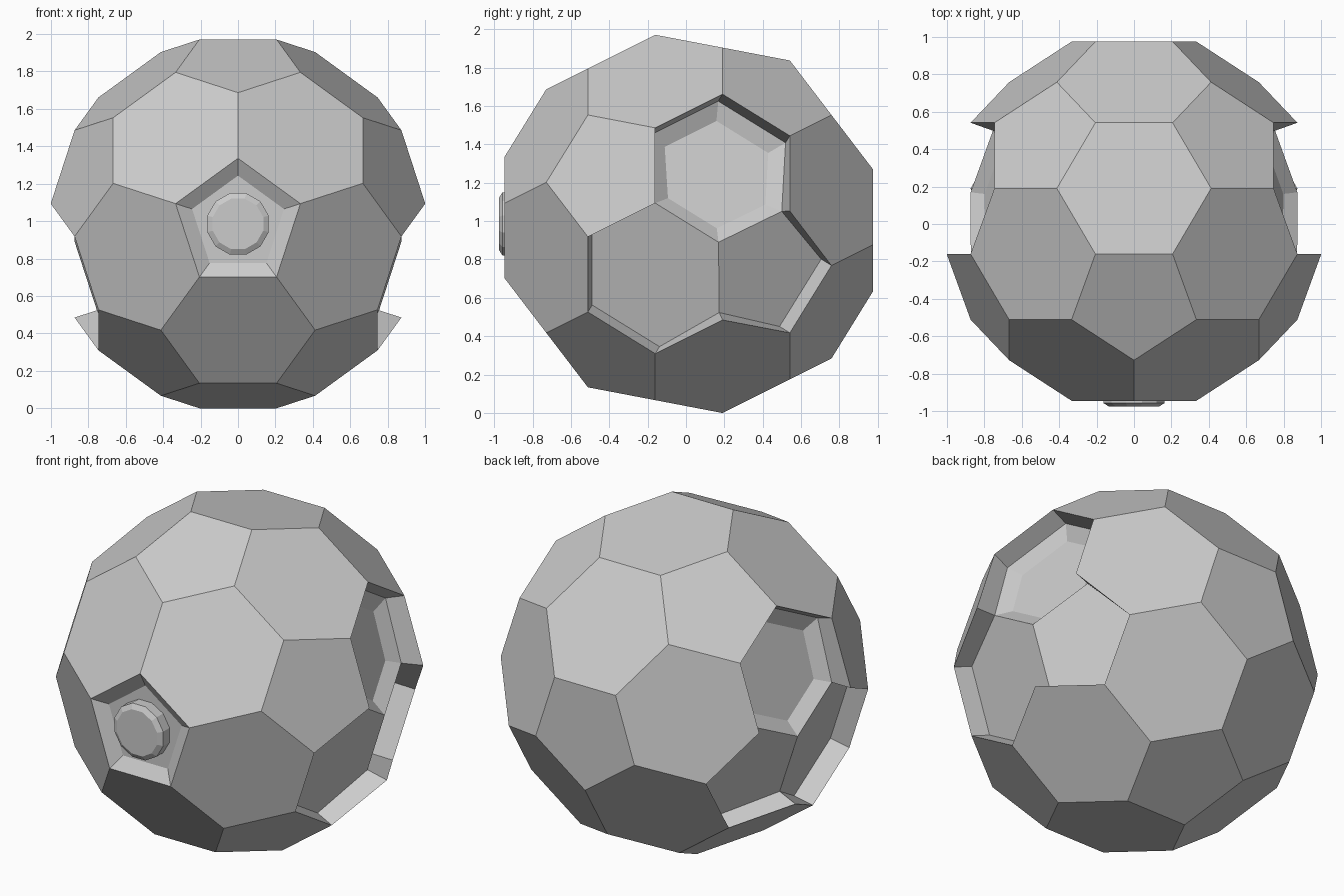
import bpy, bmesh
from math import sin, cos, pi, radians, sqrt
from mathutils import Vector, Matrix

if "Cube" in bpy.data.objects:
    bpy.data.objects.remove(bpy.data.objects["Cube"])

EDGE = 0.4125                      # edge length of the football-shaped ball
CENTRE = Vector((0, 0.015, 0.985))


def finish(bm, name):
    me = bpy.data.meshes.new(name)
    bm.normal_update()
    bm.to_mesh(me)
    bm.free()
    ob = bpy.data.objects.new(name, me)
    bpy.context.collection.objects.link(ob)
    return ob


def truncated_icosahedron(edge):
    """Icosahedron with a corner facing front, cut at thirds of each edge."""
    r = 3 * edge * sin(radians(72))
    pts = [Vector((0, -r, 0)), Vector((0, r, 0))]
    for y, start in ((-1, 90), (1, 270)):
        for k in range(5):
            a = radians(start + 72 * k)
            pts.append(Vector((2 * cos(a), y, 2 * sin(a))) * (r / sqrt(5)))
    bm = bmesh.new()
    for p in pts:
        for q in pts:
            if 0.1 < (p - q).length < 3.1 * edge:
                bm.verts.new(p.lerp(q, 1 / 3))
    bmesh.ops.convex_hull(bm, input=bm.verts[:])
    bmesh.ops.dissolve_limit(bm, angle_limit=radians(2), verts=bm.verts[:], edges=bm.edges[:])
    bmesh.ops.recalc_face_normals(bm, faces=bm.faces[:])
    bm.normal_update()
    return bm


def facing(bm, direction):
    d = Vector(direction).normalized()
    return max(bm.faces, key=lambda f: f.normal.dot(d))


def sink_region(bm, faces, depth):
    """Push a group of joined faces inward by an even depth, leaving walls."""
    res = bmesh.ops.extrude_face_region(bm, geom=faces)["geom"]
    bmesh.ops.delete(bm, geom=[f for f in faces if f.is_valid], context='FACES')
    new = [f for f in res if isinstance(f, bmesh.types.BMFace)]
    for f in new:
        f.normal_update()
    moves = {}
    for v in {v for f in new for v in f.verts}:
        ns = [f.normal for f in new if v in f.verts]
        s = sum(ns, Vector())
        moves[v] = s * (-depth * len(ns) / s.dot(s))
    for v, m in moves.items():
        v.co += m
    bm.normal_update()


def sink_panel(bm, face, thickness, depth):
    """Sloped recess inside one face."""
    bmesh.ops.inset_individual(bm, faces=[face], thickness=thickness,
                               depth=0, use_even_offset=True)
    n = face.normal.copy()
    for v in face.verts:
        v.co -= n * depth
    bm.normal_update()


# Panelled ball with mirrored side recesses and front socket
bm = truncated_icosahedron(EDGE)
for s in (-1, 1):
    upper = (s * 0.93, 0.187, 0.316)
    lower = (s * 0.93, -0.187, -0.316)
    rear = (s * 0.85, 0.447, -0.276)
    sink_region(bm, [facing(bm, d) for d in (upper, lower, rear)], 0.12)
    sink_panel(bm, facing(bm, upper), 0.08, 0.05)
sink_panel(bm, facing(bm, (0, -1, 0)), 0.075, 0.05)
bmesh.ops.translate(bm, vec=CENTRE, verts=bm.verts[:])
finish(bm, "panelled_ball")

# Front button: twelve-sided disc with a chamfered rim
bm = bmesh.new()
rings = []
for radius, y in ((0.17, -0.88), (0.17, -0.957), (0.14, -0.975)):
    rings.append([bm.verts.new((radius * cos(radians(15 + 30 * k)), y,
                                CENTRE.z + radius * sin(radians(15 + 30 * k))))
                  for k in range(12)])
for a, b in zip(rings, rings[1:]):
    for k in range(12):
        j = (k + 1) % 12
        bm.faces.new((a[k], a[j], b[j], b[k]))
bm.faces.new(rings[0])
bm.faces.new(rings[-1])
bmesh.ops.recalc_face_normals(bm, faces=bm.faces[:])
finish(bm, "front_button")
